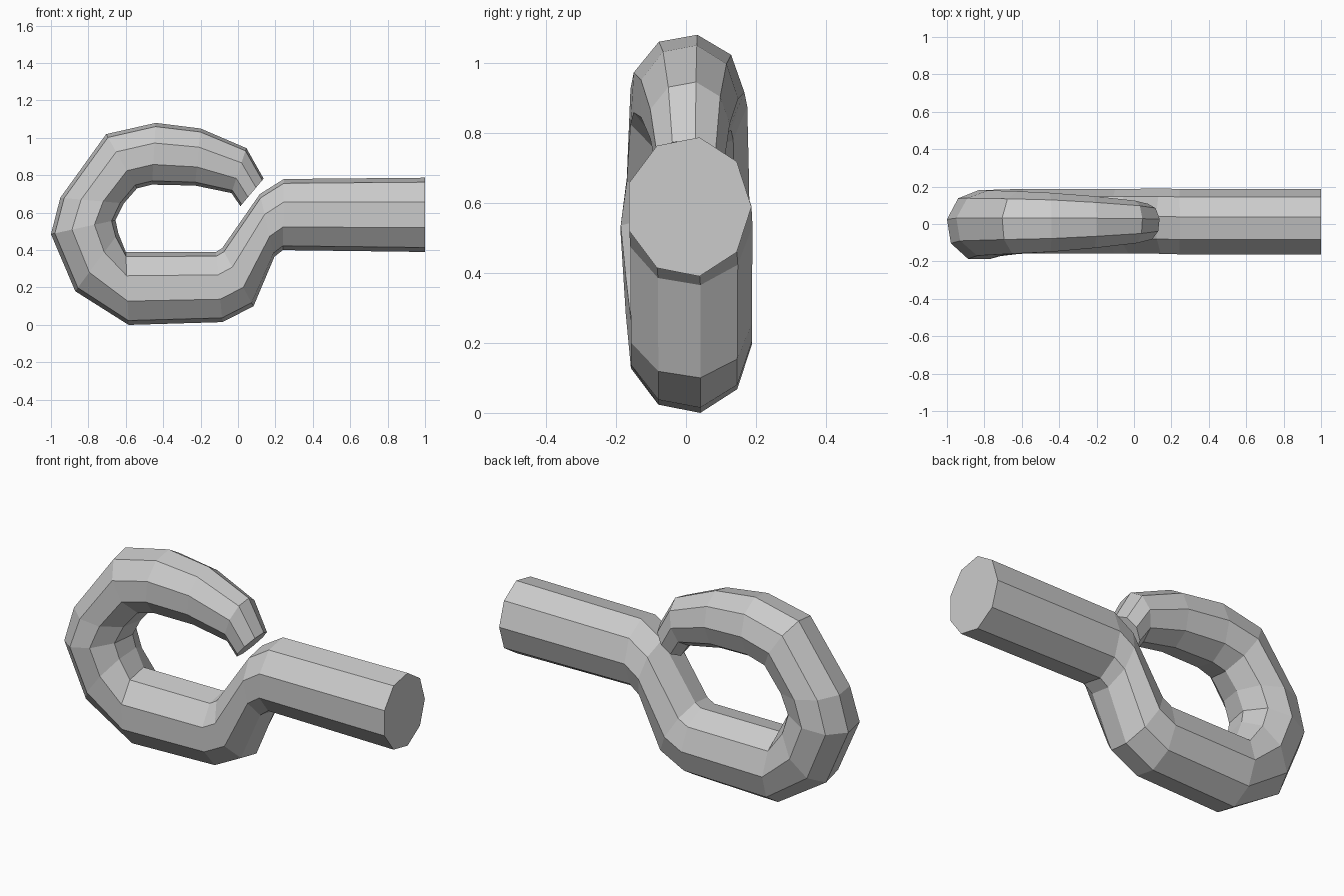
import bpy, bmesh
from math import sin, cos, radians

SIDES = 9
# Cross-sections along the bar:
# (outer x, outer z, inner x, inner z, half width in y, centre y)
SECTIONS = [
    (1.00, 0.39, 1.00, 0.787, 0.18, 0.007),     # shank end
    (0.24, 0.40, 0.245, 0.78, 0.18, 0.007),
    (0.195, 0.365, 0.117, 0.70, 0.18, 0.01),    # bend down
    (0.083, 0.10, -0.085, 0.41, 0.178, 0.01),
    (-0.083, 0.015, -0.118, 0.39, 0.178, 0.01),
    (-0.585, 0.00, -0.60, 0.39, 0.178, 0.01),   # loop bottom
    (-0.87, 0.18, -0.64, 0.49, 0.183, 0.0),
    (-1.00, 0.485, -0.655, 0.56, 0.19, -0.008),
    (-0.95, 0.68, -0.61, 0.65, 0.18, 0.0),
    (-0.705, 1.02, -0.54, 0.73, 0.172, 0.003),
    (-0.44, 1.08, -0.46, 0.75, 0.163, 0.004),   # loop top
    (-0.20, 1.05, -0.23, 0.745, 0.143, 0.006),
    (0.045, 0.945, -0.035, 0.705, 0.117, 0.008),
    (0.137, 0.782, 0.013, 0.635, 0.098, 0.01),  # tip
]


def add_ring(bm, ox, oz, ix, iz, half_y, mid_y):
    """One nine-sided section spanning the outer to the inner edge."""
    ring = []
    for k in range(SIDES):
        a = radians(360 * k / SIDES)
        t = sin(a) / sin(radians(80)) / 2
        ring.append(bm.verts.new(((ox + ix) / 2 + (ix - ox) * t,
                                  mid_y + half_y * cos(a),
                                  (oz + iz) / 2 + (iz - oz) * t)))
    return ring


# Looped hook: skin the rings and cap both ends
bm = bmesh.new()
rings = [add_ring(bm, *s) for s in SECTIONS]
for r0, r1 in zip(rings, rings[1:]):
    for k in range(SIDES):
        n = (k + 1) % SIDES
        bm.faces.new((r0[k], r0[n], r1[n], r1[k]))
bm.faces.new(rings[0])
bm.faces.new(rings[-1])
bmesh.ops.recalc_face_normals(bm, faces=bm.faces)

mesh = bpy.data.meshes.new("looped_hook")
bm.to_mesh(mesh)
bm.free()
bpy.context.collection.objects.link(bpy.data.objects.new("looped_hook", mesh))
